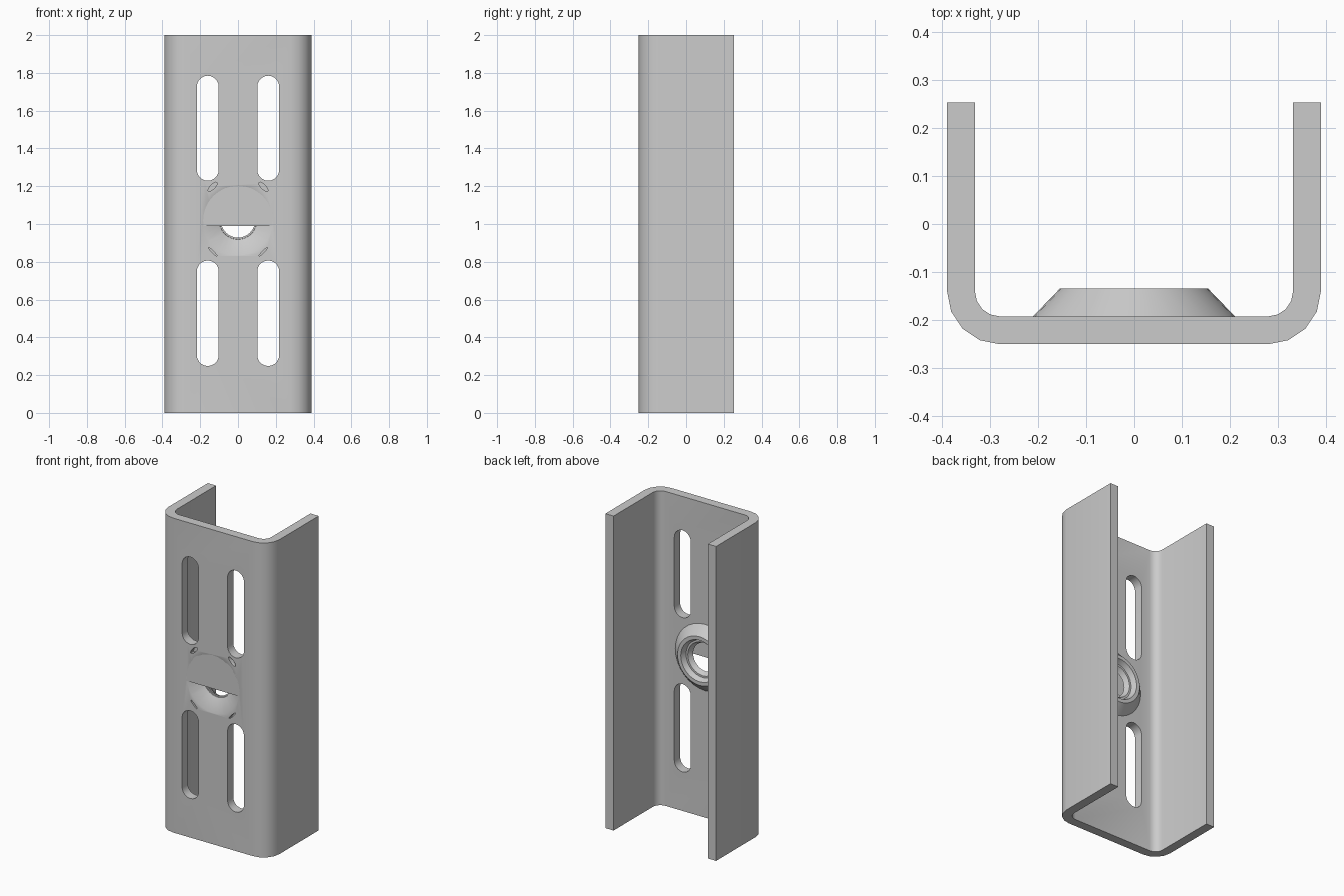
import bpy, bmesh
from math import sin, cos, pi, radians

if "Cube" in bpy.data.objects:
    bpy.data.objects.remove(bpy.data.objects["Cube"])

CZ = 1.018            # height of the centre dimple
FRONT, BACK = -0.251, -0.193


def finish(name, bm):
    bmesh.ops.recalc_face_normals(bm, faces=bm.faces)
    me = bpy.data.meshes.new(name)
    bm.to_mesh(me)
    bm.free()
    ob = bpy.data.objects.new(name, me)
    bpy.context.collection.objects.link(ob)
    return ob


def prism(name, points, vec):
    bm = bmesh.new()
    face = bm.faces.new([bm.verts.new(p) for p in points])
    ext = bmesh.ops.extrude_face_region(bm, geom=[face], use_keep_orig=True)
    vs = [v for v in ext["geom"] if isinstance(v, bmesh.types.BMVert)]
    bmesh.ops.translate(bm, verts=vs, vec=vec)
    return finish(name, bm)


def revolve(name, profile, n=32, capped=False):
    """Sweep (radius, y) points about the dimple axis."""
    bm = bmesh.new()
    rings = [[bm.verts.new((r * cos(2 * pi * i / n), y, CZ + r * sin(2 * pi * i / n)))
              for i in range(n)] for r, y in profile]
    last = len(rings) - 1 if capped else len(rings)
    for k in range(last):
        a, b = rings[k], rings[(k + 1) % len(rings)]
        for i in range(n):
            j = (i + 1) % n
            bm.faces.new((a[i], a[j], b[j], b[i]))
    if capped:
        bm.faces.new(rings[0])
        bm.faces.new(rings[-1])
    return finish(name, bm)


def cut(target, cutter):
    cutter.hide_render = True
    mod = target.modifiers.new("cut", "BOOLEAN")
    mod.operation, mod.object, mod.solver = "DIFFERENCE", cutter, "EXACT"
    bpy.context.view_layer.objects.active = target
    bpy.ops.object.modifier_apply(modifier=mod.name)
    bpy.data.objects.remove(cutter, do_unlink=True)


def smooth(ob):
    bpy.ops.object.select_all(action="DESELECT")
    ob.select_set(True)
    bpy.context.view_layer.objects.active = ob
    bpy.ops.object.shade_smooth_by_angle(angle=radians(30))


# U-shaped channel with rounded bends
def bend(r):
    return [(0.28 + r * cos(a), -0.141 + r * sin(a))
            for a in [-pi / 8 * i for i in range(5)]]


half_out = [(0.39, 0.254)] + bend(0.11)
half_in = [(0.332, 0.254)] + bend(0.052)
outer = half_out + [(-x, y) for x, y in reversed(half_out)]
inner = half_in + [(-x, y) for x, y in reversed(half_in)]
channel = prism("channel", [(x, y, 0) for x, y in outer + inner[::-1]], (0, 0, 2))

# four long slots
for sx in (-1, 1):
    for z0, z1 in ((0.248, 0.807), (1.229, 1.785)):
        r = 0.058
        pts = []
        for zc, start in ((z1 - r, 0), (z0 + r, pi)):
            pts += [(sx * 0.16 + r * cos(start + pi * i / 10), -0.3,
                     zc + r * sin(start + pi * i / 10)) for i in range(11)]
        cut(channel, prism("slot_cutter", pts, (0, 0.2, 0)))

# countersunk centre hole
cut(channel, revolve("dimple_cutter",
                     [(0.19, FRONT - 0.003), (0.10, -0.205), (0.09, -0.15)], capped=True))

# four shallow slivers around the dimple
for sx in (-1, 1):
    for z, sz in ((1.197, 1), (0.853, -1)):
        w = 0.012 if sz > 0 else 0.005
        pts = []
        for i in range(12):
            u, v = 0.033 * cos(pi * i / 6), w * sin(pi * i / 6)
            pts.append((sx * (0.134 + 0.707 * (u + v)), -0.26, z + sz * 0.707 * (v - u)))
        cut(channel, prism("sliver_cutter", pts, (0, 0.04, 0)))
smooth(channel)

# raised stepped collar on the inside of the web
collar = revolve("collar", [(0.211, BACK - 0.006), (0.211, BACK), (0.155, -0.135),
                            (0.132, -0.135), (0.118, -0.168), (0.106, -0.168),
                            (0.09, BACK - 0.006)])
smooth(collar)

# flat web skin covering the upper part of the dimple
R, zc = 0.189, 0.99 - CZ
a0 = -0.149
arc = [a0 + (pi - 2 * a0) * i / 24 for i in range(25)]
prism("dimple_cover", [(R * cos(a), FRONT, CZ + R * sin(a)) for a in arc], (0, 0.004, 0))
